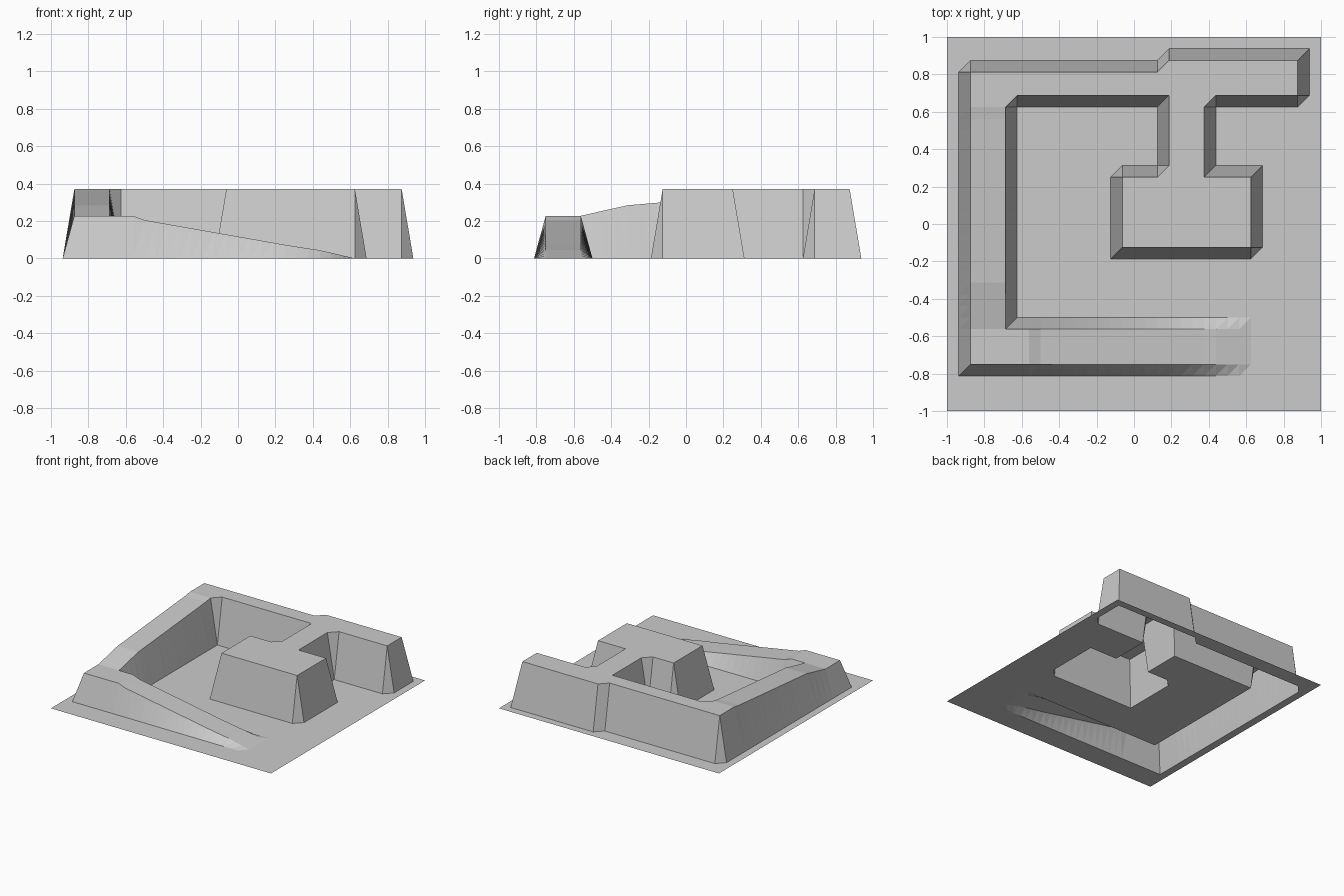
import bpy
import bmesh

cube = bpy.data.objects.get("Cube")
if cube:
    bpy.data.objects.remove(cube, do_unlink=True)

HALF = 16            # grid cells from the centre to the edge
CELL = 1 / HALF
TOP = 0.37

stone = bpy.data.materials.new("pale grey stone")
stone.use_nodes = True
colour = (0.6, 0.6, 0.6, 1)
stone.diffuse_color = colour
stone.node_tree.nodes["Principled BSDF"].inputs["Base Color"].default_value = colour


def along(profile, t):
    """Height at t on a polyline of (position, height) points."""
    for (a, ha), (b, hb) in zip(profile, profile[1:]):
        if a <= t <= b:
            return ha + (hb - ha) * (t - a) / (b - a)
    return 0


# Height profiles of the two sloping walkways
RAMP = [(-14, 0.228), (-9, 0.228), (-8, 0.205), (4, 0.073), (6, 0.053), (7, 0.044), (10, 0)]
RISE = [(-12, 0.228), (-9, 0.228), (-8, 0.242), (-5, 0.284), (-2, 0.3), (9, 0.36), (10, TOP), (13, TOP)]


def flat(x, y):
    return TOP


def ramp(x, y):
    return along(RAMP, x)


def rise(x, y):
    return along(RISE, y)


# Flat-topped areas in grid cells: x range, y range, height rule
PLATEAUS = [
    (-14, 10, -12, -9, ramp),    # front ramp
    (-14, -11, -12, 13, rise),   # rising side walkway
    (-14, 3, 11, 13, flat),      # back walkway
    (3, 14, 11, 14, flat),       # wide back corner block
    (3, 6, 4, 11, flat),         # bridge
    (-1, 10, -2, 4, flat),       # central platform
]


def height(x, y):
    return max([rule(x, y) for x0, x1, y0, y1, rule in PLATEAUS
                if x0 <= x <= x1 and y0 <= y <= y1], default=0)


# One open sheet: banks form in the single cell around each plateau
bm = bmesh.new()
span = range(-HALF, HALF + 1)
verts = {(x, y): bm.verts.new((x * CELL, y * CELL, height(x, y))) for x in span for y in span}
for x in span[:-1]:
    for y in span[:-1]:
        sw, se = verts[x, y], verts[x + 1, y]
        nw, ne = verts[x, y + 1], verts[x + 1, y + 1]
        bm.faces.new((sw, se, ne))
        bm.faces.new((sw, ne, nw))

mesh = bpy.data.meshes.new("terrain_sheet")
bm.to_mesh(mesh)
bm.free()
mesh.materials.append(stone)
terrain = bpy.data.objects.new("terrain_sheet", mesh)
bpy.context.collection.objects.link(terrain)
